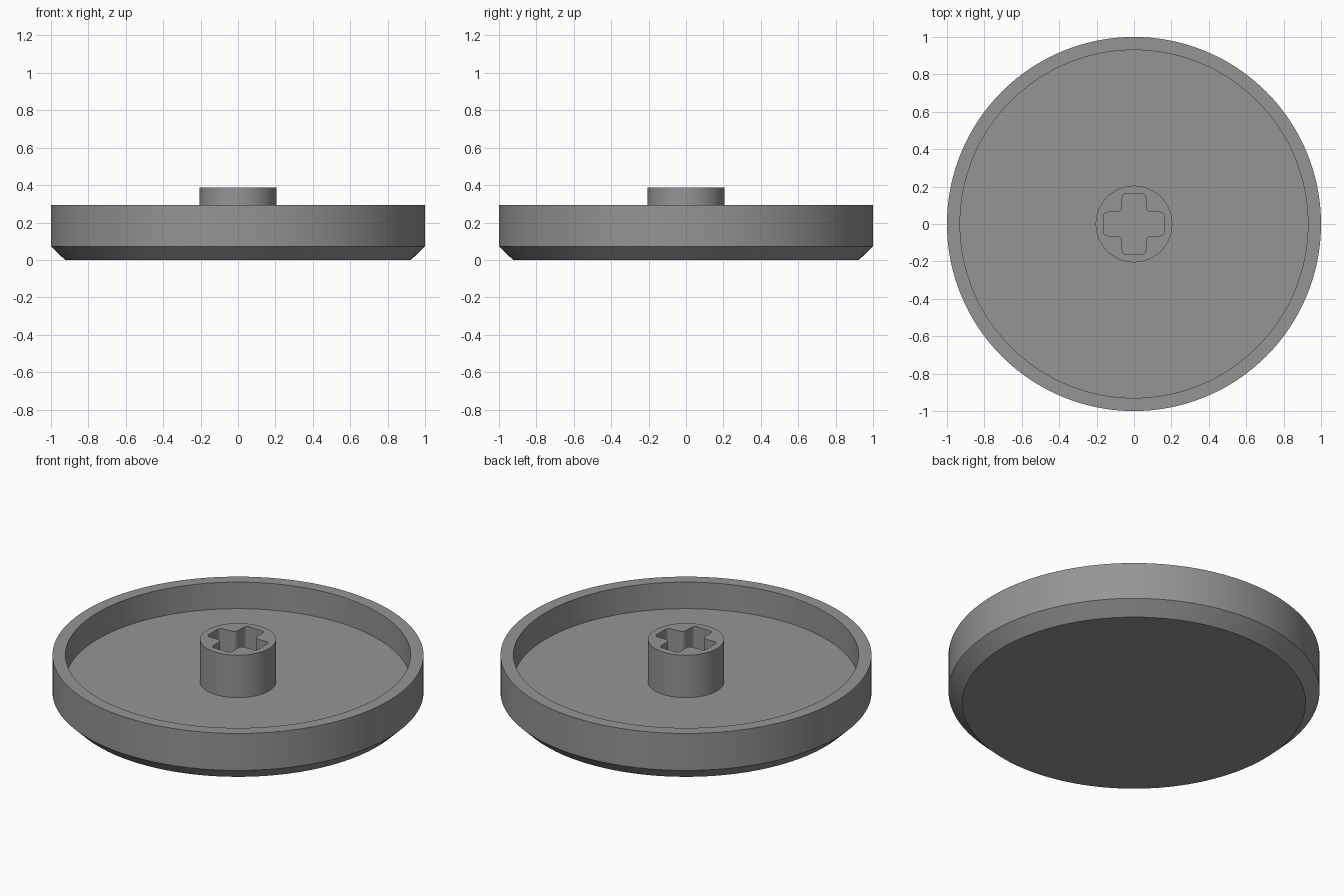
import bpy, bmesh, math
from mathutils import Vector

if "Cube" in bpy.data.objects:
    bpy.data.objects.remove(bpy.data.objects["Cube"])

SEGMENTS = 128
FLOOR_Z, HUB_TOP = 0.135, 0.387

grey = bpy.data.materials.new("grey plastic")
grey.diffuse_color = (0.30, 0.30, 0.30, 1)
grey.use_nodes = True
grey.node_tree.nodes["Principled BSDF"].inputs["Base Color"].default_value = grey.diffuse_color


def finish(bm, name):
    """Turn a bmesh into a smooth object with sharp edges kept."""
    mesh = bpy.data.meshes.new(name)
    bm.to_mesh(mesh)
    bm.free()
    obj = bpy.data.objects.new(name, mesh)
    bpy.context.collection.objects.link(obj)
    mesh.materials.append(grey)
    bpy.ops.object.select_all(action='DESELECT')
    obj.select_set(True)
    bpy.context.view_layer.objects.active = obj
    bpy.ops.object.shade_smooth_by_angle(angle=math.radians(30))
    return obj


def circle(radius, n=SEGMENTS):
    return [(radius * math.cos(2 * math.pi * i / n),
             radius * math.sin(2 * math.pi * i / n)) for i in range(n)]


def rounded(corners, steps=6):
    """Round each (x, y, radius) right-angle corner of a closed outline."""
    out = []
    for i, (x, y, r) in enumerate(corners):
        p = Vector((x, y))
        a = (Vector(corners[i - 1][:2]) - p).normalized()
        b = (Vector(corners[(i + 1) % len(corners)][:2]) - p).normalized()
        for k in range(steps + 1):
            t = k / steps * math.pi / 2
            out.append(p + a * r * (1 - math.sin(t)) + b * r * (1 - math.cos(t)))
    return out


# Dish: chamfered underside, straight outer wall, recessed floor
profile = [(0.925, 0), (1, 0.073), (1, 0.293), (0.93, 0.293), (0.93, FLOOR_Z)]
bm = bmesh.new()
rings = [[bm.verts.new((x, y, z)) for x, y in circle(r)] for r, z in profile]
for low, high in zip(rings, rings[1:]):
    for i in range(SEGMENTS):
        j = (i + 1) % SEGMENTS
        bm.faces.new((low[i], low[j], high[j], high[i]))
bm.faces.new(rings[0][::-1])
bm.faces.new(rings[-1])
finish(bm, "dish")

# Hub: round post with a cross-shaped socket reaching the dish floor
REACH, HALF = 0.163, 0.063
corners = []
for q in range(4):
    c, s = round(math.cos(q * math.pi / 2)), round(math.sin(q * math.pi / 2))
    for x, y, r in ((REACH, -HALF, 0.022), (REACH, HALF, 0.022), (HALF, HALF, 0.03)):
        corners.append((x * c - y * s, x * s + y * c, r))

bm = bmesh.new()
edges = []
for outline, flip in ((circle(0.205, 64), False), (rounded(corners), True)):
    top = [bm.verts.new((x, y, HUB_TOP)) for x, y in outline]
    base = [bm.verts.new((x, y, FLOOR_Z)) for x, y in outline]
    for i in range(len(top)):
        j = (i + 1) % len(top)
        quad = (base[i], base[j], top[j], top[i])
        bm.faces.new(quad[::-1] if flip else quad)
        edges.append(bm.edges.get((top[i], top[j])))
bmesh.ops.triangle_fill(bm, edges=edges, use_beauty=True, normal=(0, 0, 1))
for f in bm.faces:
    f.normal_update()
    if f.normal.z < -0.5:
        f.normal_flip()
finish(bm, "hub")
